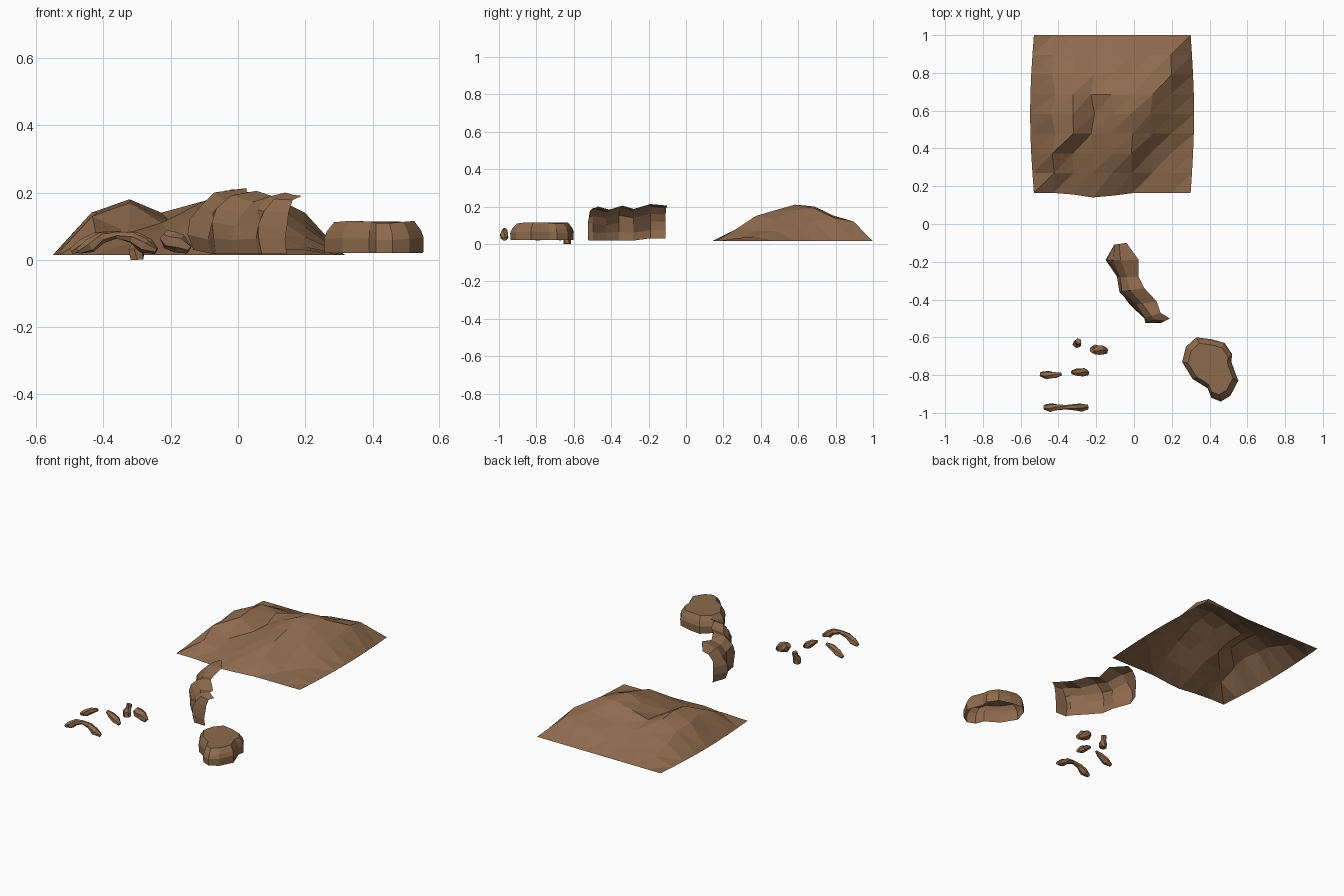
import bpy, math
from mathutils import Vector

mat = bpy.data.materials.new("earth brown")
mat.diffuse_color = (0.27, 0.145, 0.075, 1)


def build(name, verts, faces):
    me = bpy.data.meshes.new(name)
    me.from_pydata([tuple(v) for v in verts], [], faces)
    me.materials.append(mat)
    ob = bpy.data.objects.new(name, me)
    bpy.context.collection.objects.link(ob)
    return ob


def strip_faces(rows, cols, wrap=False):
    """Quads between consecutive rows of points."""
    return [(r * cols + c, r * cols + (c + 1) % cols,
             (r + 1) * cols + (c + 1) % cols, (r + 1) * cols + c)
            for r in range(rows - 1) for c in range(cols if wrap else cols - 1)]


# hill: open triangulated height sheet with spurs and gullies (hundredths)
H = ["08 05 06 08 08 03 03",
     "13 08 09 13 15 07 04",
     "14 17 11 15 18 13 07",
     "14 18 12 17 21 18 10",
     "12 17 14 17 20 19 12",
     "09 11 11 12 13 15 14",
     "05 06 06 07 10 11 12"]
H = [[0.015] + [int(t) / 100 for t in r.split()] + [0.015] for r in H]
H = [[0.015] * 9] + H + [[0.015] * 9]
verts = []
for j in range(9):
    for i in range(9):
        x, y = -0.53 + 0.83 * i / 8, 0.165 + 0.835 * j / 8
        bow = math.sin(math.pi * j / 8)
        x += {0: -0.02, 8: 0.018}.get(i, 0.01 * math.sin(i * 5 + j * 3)) * bow
        if j == 0:
            y -= 0.025 * math.exp(-((x + 0.2) / 0.12) ** 2)
        verts.append((x, y, H[j][i]))
tris = []
for a, b, c, d in strip_faces(9, 9):
    tris += [(a, b, c), (a, c, d)]
build("hill", verts, tris)

# cliff: open curved wall face that curls over at the top and returns at the front
left = [(-0.11, -0.11), (-0.15, -0.19), (-0.09, -0.28), (-0.08, -0.36),
        (-0.02, -0.43), (0.05, -0.50), (0.06, -0.525), (0.14, -0.525)]
right = [(-0.04, -0.10), (0.025, -0.19), (0.025, -0.28), (0.055, -0.34),
         (0.12, -0.41), (0.14, -0.47), (0.165, -0.485), (0.19, -0.50)]
tops = [0.205, 0.213, 0.187, 0.205, 0.183, 0.20, 0.193, 0.19]
profile = [(0.1, 0.0), (0.0, 0.25), (0.08, 0.5), (0.16, 0.72), (0.45, 0.93), (1.0, 1.0)]
verts = []
for k, (l, r, t) in enumerate(zip(left, right, tops)):
    base = 0.03 if k < 2 else 0.018
    for n, (u, v) in enumerate(profile):
        if 0 < n < 4:
            u = max(u + 0.08 * math.sin(k * 2.3 + n * 1.7), 0)
        verts.append((l[0] + (r[0] - l[0]) * u, l[1] + (r[1] - l[1]) * u,
                      base + (t - base) * v))
build("cliff_wall", verts, strip_faces(8, 6))

# boulder: flat-topped rock, open underneath
outline = [(0.255, -0.73), (0.31, -0.82), (0.39, -0.87), (0.41, -0.92), (0.46, -0.94),
           (0.51, -0.91), (0.552, -0.83), (0.515, -0.73), (0.52, -0.69), (0.48, -0.63),
           (0.41, -0.61), (0.33, -0.60), (0.275, -0.65)]
n = len(outline)
verts = []
for z, s in [(0.02, 0.99), (0.062, 1.0), (0.085, 0.94), (0.112, 0.80)]:
    for k, (x, y) in enumerate(outline):
        dz = 0.006 * math.sin(k * 1.3) if z > 0.03 else 0
        verts.append((0.41 + (x - 0.41) * s, -0.76 + (y + 0.76) * s, z + dz * 0.6))
build("boulder", verts, strip_faces(4, n, True) + [tuple(range(3 * n, 4 * n))])


def rock_tube(name, path, sides=6):
    """Faceted rock swept along (x, y, z, half depth, half thickness) points."""
    verts = []
    for k, (x, y, z, d, t) in enumerate(path):
        a, b = path[max(k - 1, 0)], path[min(k + 1, len(path) - 1)]
        along = (Vector(b[:3]) - Vector(a[:3])).normalized()
        up = Vector((-along.z, 0, along.x)).normalized()
        out = along.cross(up)
        for s in range(sides):
            ang = 2 * math.pi * s / sides + 0.3 * k
            verts.append(Vector((x, y, z)) + out * d * math.cos(ang) + up * t * math.sin(ang))
    m = len(path)
    build(name, verts, strip_faces(m, sides, True)
          + [tuple(range(sides))[::-1], tuple(range((m - 1) * sides, m * sides))])


# small rocks: full arch, the two halves of a broken arch, and two stubs
rock_tube("arch", [(-0.475, -0.97, 0.026, 0.014, 0.010), (-0.44, -0.972, 0.042, 0.024, 0.022),
                   (-0.405, -0.97, 0.066, 0.017, 0.017), (-0.36, -0.97, 0.074, 0.012, 0.012),
                   (-0.315, -0.97, 0.066, 0.017, 0.017), (-0.28, -0.972, 0.042, 0.024, 0.022),
                   (-0.245, -0.97, 0.026, 0.014, 0.010)])
rock_tube("broken_arch_left", [(-0.495, -0.795, 0.026, 0.012, 0.010),
                               (-0.46, -0.80, 0.042, 0.023, 0.021),
                               (-0.42, -0.80, 0.066, 0.018, 0.017),
                               (-0.385, -0.795, 0.078, 0.008, 0.008)])
rock_tube("broken_arch_right", [(-0.33, -0.785, 0.08, 0.010, 0.009),
                                (-0.30, -0.785, 0.064, 0.021, 0.018),
                                (-0.268, -0.785, 0.042, 0.025, 0.022),
                                (-0.243, -0.79, 0.026, 0.012, 0.010)])
rock_tube("leaning_stub", [(-0.222, -0.665, 0.076, 0.018, 0.018),
                           (-0.205, -0.665, 0.060, 0.028, 0.030),
                           (-0.175, -0.668, 0.048, 0.028, 0.030),
                           (-0.145, -0.672, 0.030, 0.016, 0.014)])
rock_tube("standing_stub", [(-0.30, -0.635, 0.0, 0.021, 0.022),
                            (-0.302, -0.635, 0.028, 0.021, 0.024),
                            (-0.298, -0.625, 0.045, 0.015, 0.018),
                            (-0.295, -0.620, 0.07, 0.016, 0.016)])
